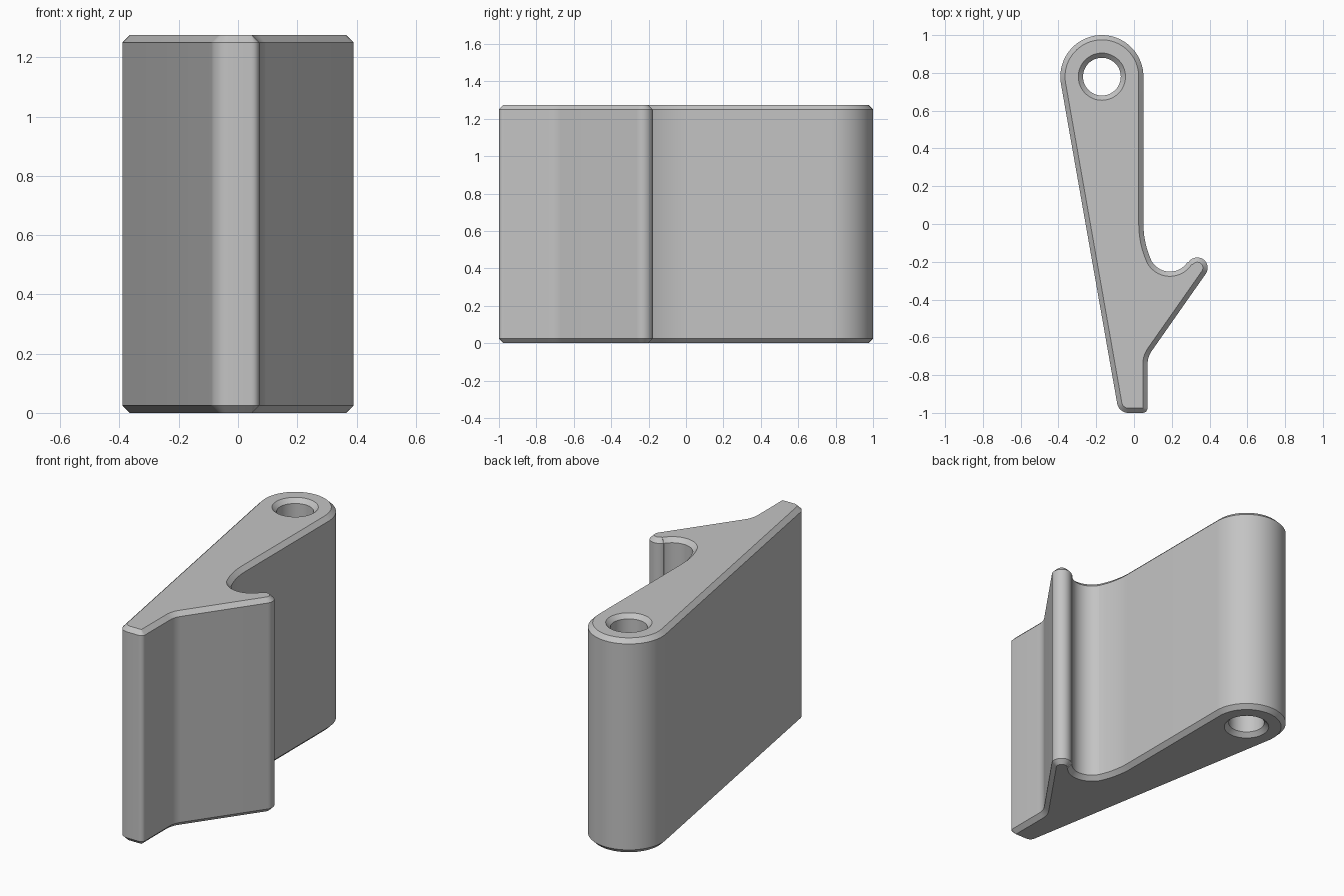
import bpy
import bmesh
from math import cos, sin, radians

if "Cube" in bpy.data.objects:
    bpy.data.objects.remove(bpy.data.objects["Cube"], do_unlink=True)

HEIGHT = 1.275
CHAMFER = 0.025

# Outline as arcs joined by straight runs:
# centre x, centre y, radius, start angle, end angle, segments
# (a falling angle marks a hollow arc)
OUTLINE = [
    (-0.17, 0.78, 0.22, 0, 190, 40),          # pivot end
    (-0.03, -0.94, 0.06, 190, 270, 10),       # tail, left corner
    (0.046, -0.974, 0.026, 270, 360, 6),      # tail, right corner
    (0.192, -0.741, 0.12, 180, 145, 8),       # fillet under the hook
    (0.335, -0.232, 0.055, -35, 147.6, 20),   # hook tip
    (0.19, -0.14, 0.112, -32.4, -152, 24),    # hook pocket
    (0.518, 0.0, 0.468, 205, 180, 10),        # neck
]
HOLE = [(-0.17, 0.78, 0.10, 360, 0, 48)]


def ring_points(arcs, inset, closed_circle=False):
    """Points of the arcs, moved into the material by inset."""
    points = []
    for cx, cy, r, start, end, count in arcs:
        r += -inset if end > start else inset
        for i in range(count if closed_circle else count + 1):
            a = radians(start + (end - start) * i / count)
            points.append((cx + r * cos(a), cy + r * sin(a)))
    return points


def add_wall(bm, arcs, closed_circle=False):
    """Vertical wall with chamfered ends; returns bottom and top rims."""
    levels = [(0, CHAMFER), (CHAMFER, 0), (HEIGHT - CHAMFER, 0), (HEIGHT, CHAMFER)]
    rings = [[bm.verts.new((x, y, z)) for x, y in ring_points(arcs, inset, closed_circle)]
             for z, inset in levels]
    n = len(rings[0])
    for low, high in zip(rings, rings[1:]):
        for i in range(n):
            j = (i + 1) % n
            bm.faces.new((low[i], low[j], high[j], high[i]))
    return [[bm.edges.get((ring[i], ring[(i + 1) % n])) for i in range(n)]
            for ring in (rings[0], rings[-1])]


# Lever body with its pivot hole
bm = bmesh.new()
outer_rims = add_wall(bm, OUTLINE)
hole_rims = add_wall(bm, HOLE, True)
for outer, inner in zip(outer_rims, hole_rims):
    bmesh.ops.triangle_fill(bm, edges=outer + inner, use_beauty=True)
bmesh.ops.recalc_face_normals(bm, faces=bm.faces)

mesh = bpy.data.meshes.new("hooked_lever")
bm.to_mesh(mesh)
bm.free()
lever = bpy.data.objects.new("hooked_lever", mesh)
bpy.context.collection.objects.link(lever)

# Plain grey material
grey = bpy.data.materials.new("plain_grey")
grey.use_nodes = True
colour = (0.55, 0.55, 0.55, 1)
grey.diffuse_color = colour
grey.node_tree.nodes["Principled BSDF"].inputs["Base Color"].default_value = colour
mesh.materials.append(grey)

# Smooth the round walls, keep the chamfer edges crisp
bpy.ops.object.select_all(action="DESELECT")
lever.select_set(True)
bpy.context.view_layer.objects.active = lever
bpy.ops.object.shade_smooth_by_angle(angle=radians(30))
